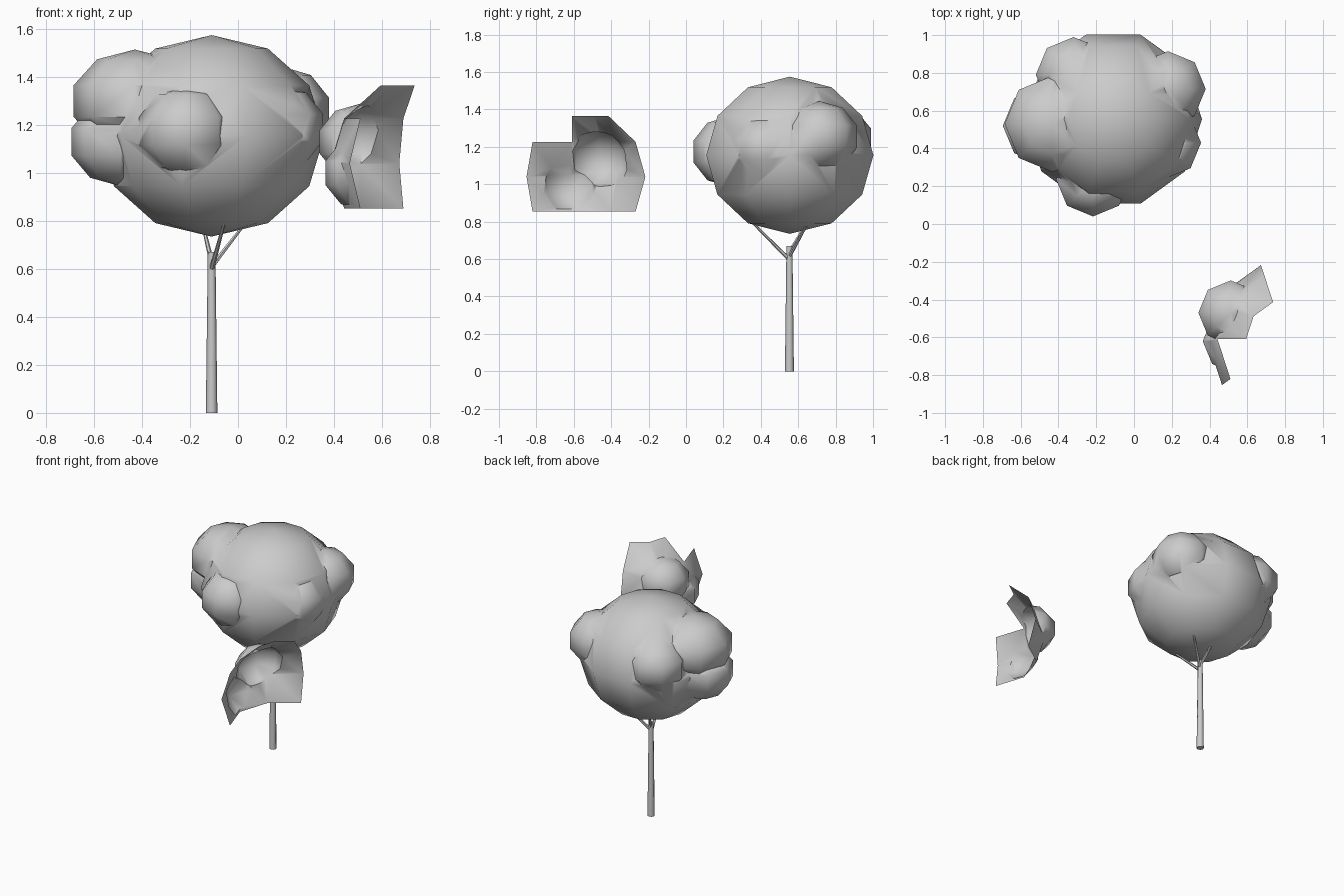
import bpy, bmesh
from math import sin, cos, pi, radians
from mathutils import Vector

if "Cube" in bpy.data.objects:
    bpy.data.objects.remove(bpy.data.objects["Cube"])


def ball(name, center, r, rz, segs, rings):
    """Low-poly latitude/longitude ball with a vertex on the +x axis."""
    bm = bmesh.new()
    c = Vector(center)
    top, bottom = bm.verts.new(c + Vector((0, 0, rz))), bm.verts.new(c - Vector((0, 0, rz)))
    rows = []
    for i in range(1, rings):
        t = pi * i / rings
        rows.append([bm.verts.new(c + Vector((r * sin(t) * cos(2 * pi * j / segs),
                                              r * sin(t) * sin(2 * pi * j / segs),
                                              rz * cos(t)))) for j in range(segs)])
    for j in range(segs):
        k = (j + 1) % segs
        bm.faces.new((top, rows[0][j], rows[0][k]))
        bm.faces.new((bottom, rows[-1][k], rows[-1][j]))
        for a, b in zip(rows, rows[1:]):
            bm.faces.new((a[j], b[j], b[k], a[k]))
    bmesh.ops.recalc_face_normals(bm, faces=bm.faces)
    return finish(bm, name)


def finish(bm, name):
    me = bpy.data.meshes.new(name)
    bm.to_mesh(me)
    bm.free()
    ob = bpy.data.objects.new(name, me)
    bpy.context.collection.objects.link(ob)
    return ob


def select(ob):
    bpy.ops.object.select_all(action='DESELECT')
    ob.select_set(True)
    bpy.context.view_layer.objects.active = ob


def smooth(ob, angle):
    select(ob)
    bpy.ops.object.shade_smooth_by_angle(angle=radians(angle))


def merge(base, lobes):
    """Union every leaf lobe (center, r, rz) into the base ball."""
    for center, r, rz in lobes:
        lobe = ball("lobe", center, r, rz, 8, 5)
        mod = base.modifiers.new("union", 'BOOLEAN')
        mod.operation, mod.solver, mod.object = 'UNION', 'EXACT', lobe
        select(base)
        bpy.ops.object.modifier_apply(modifier=mod.name)
        bpy.data.objects.remove(lobe)


def limb(name, a, b, r1, r2, sides):
    """Tapered round limb from a to b."""
    a, b = Vector(a), Vector(b)
    bm = bmesh.new()
    bmesh.ops.create_cone(bm, cap_ends=True, segments=sides, radius1=r1, radius2=r2,
                          depth=(b - a).length)
    bm.transform((b - a).to_track_quat('Z', 'Y').to_matrix().to_4x4())
    bmesh.ops.translate(bm, verts=bm.verts, vec=(a + b) / 2)
    smooth(finish(bm, name), 50)


# Trunk and branches
limb("trunk", (-0.11, 0.553, 0), (-0.11, 0.553, 0.67), 0.024, 0.016, 8)
for i, (z, tip) in enumerate([(0.6, (-0.055, 0.35, 0.80)),
                              (0.63, (-0.15, 0.65, 0.80)),
                              (0.61, (0.03, 0.65, 0.79))]):
    limb(f"branch_{i + 1}", (-0.11, 0.55, z), tip, 0.011, 0.006, 6)

# Tree crown with its leaf lobes
crown = ball("crown", (-0.11, 0.555, 1.155), 0.47, 0.42, 10, 6)
merge(crown, [
    ((-0.217, 0.235, 1.175), 0.205, 0.19),   # front
    ((-0.43, 0.53, 1.30), 0.268, 0.215),     # left upper
    ((-0.49, 0.52, 1.13), 0.215, 0.185),     # left lower
    ((-0.32, 0.79, 1.24), 0.21, 0.185),      # back
    ((0.18, 0.715, 1.255), 0.21, 0.19),      # right back
    ((0.165, 0.43, 1.19), 0.20, 0.18),       # right front, nearly buried
])
smooth(crown, 50)

# Open leaf shell: second crown reduced to two lobes and the torn faces round them
shell = ball("leaf_shell", (0.80, -0.61, 1.04), 0.413, 0.374, 10, 6)
originals = [v.co.copy() for v in shell.data.vertices]
merge(shell, [((0.512, -0.47, 1.13), 0.18, 0.16),
              ((0.535, -0.62, 1.0), 0.18, 0.16)])
bm = bmesh.new()
bm.from_mesh(shell.data)
bmesh.ops.triangulate(bm, faces=bm.faces)
old = {v for v in bm.verts if any((v.co - o).length < 1e-3 for o in originals)}
bmesh.ops.delete(bm, geom=[f for f in bm.faces if all(v in old for v in f.verts)],
                 context='FACES')
bm.to_mesh(shell.data)
bm.free()
smooth(shell, 50)
